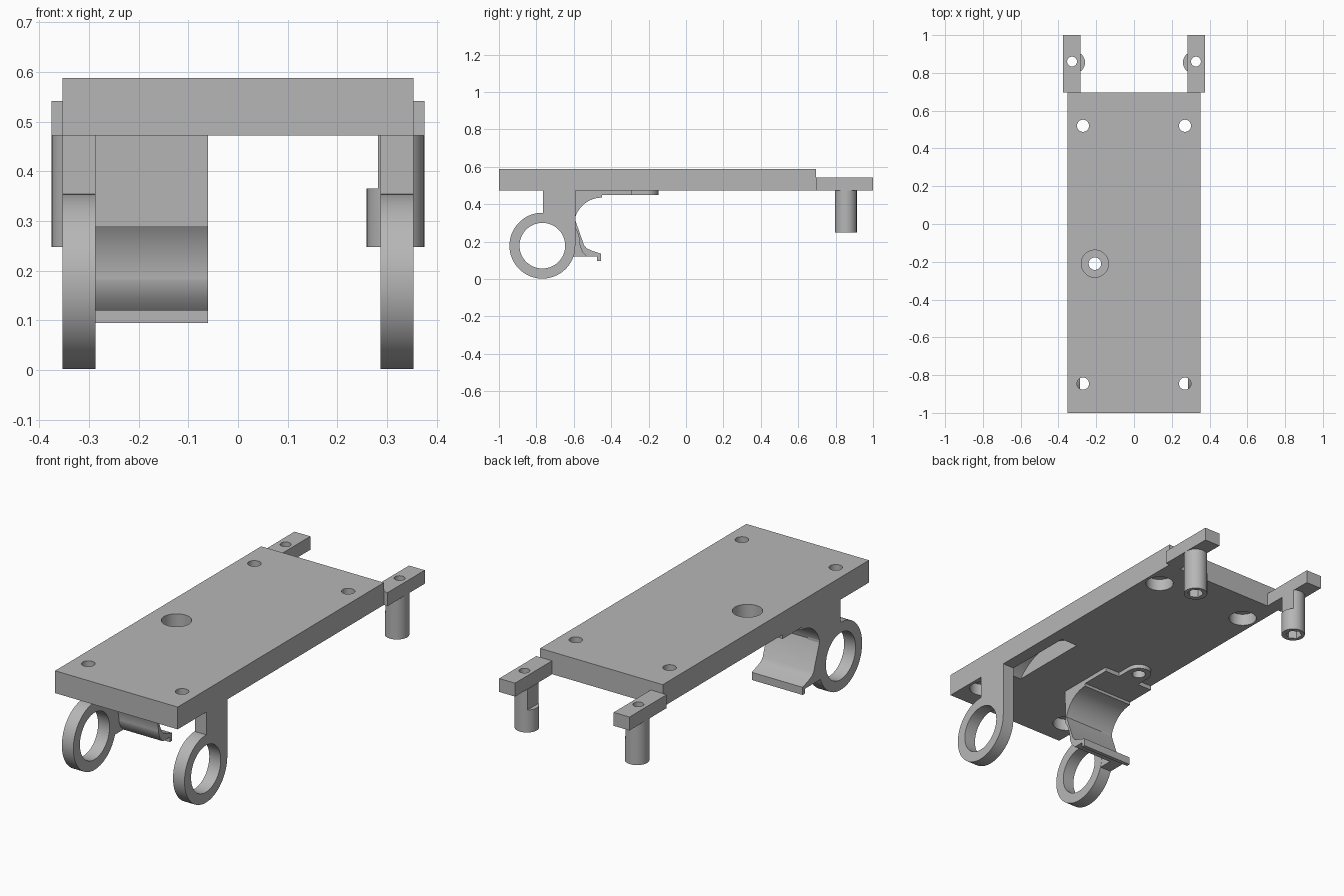
import bpy, bmesh
from math import cos, sin, pi, radians, asin
from mathutils import Matrix

cube = bpy.data.objects.get("Cube")
if cube:
    bpy.data.objects.remove(cube, do_unlink=True)

grey = bpy.data.materials.new("plain_grey")
grey.use_nodes = True
COLOUR = (0.47, 0.47, 0.47, 1)
grey.diffuse_color = COLOUR
grey.node_tree.nodes["Principled BSDF"].inputs["Base Color"].default_value = COLOUR


def finish(name, bm):
    bmesh.ops.recalc_face_normals(bm, faces=bm.faces)
    mesh = bpy.data.meshes.new(name)
    bm.to_mesh(mesh)
    bm.free()
    obj = bpy.data.objects.new(name, mesh)
    bpy.context.collection.objects.link(obj)
    mesh.materials.append(grey)
    return obj


def box(name, x, y, z):
    bm = bmesh.new()
    bmesh.ops.create_cube(bm, size=1)
    for v in bm.verts:
        for i, (a, b) in enumerate((x, y, z)):
            v.co[i] = (a + b) / 2 + v.co[i] * (b - a)
    return finish(name, bm)


def cylinder(name, centre, r, low, high, axis="z", sides=48):
    """centre is (x, y) for a z axis and (y, z) for an x axis"""
    bm = bmesh.new()
    bmesh.ops.create_cone(bm, cap_ends=True, segments=sides, radius1=r, radius2=r, depth=high - low)
    mid = (low + high) / 2
    if axis == "x":
        turn = Matrix.Translation((mid, *centre)) @ Matrix.Rotation(pi / 2, 4, "Y")
    else:
        turn = Matrix.Translation((*centre, mid))
    bm.transform(turn)
    return finish(name, bm)


def extrude_x(name, profile, x0, x1):
    bm = bmesh.new()
    face = bm.faces.new([bm.verts.new((x0, y, z)) for y, z in profile])
    moved = bmesh.ops.extrude_face_region(bm, geom=[face])["geom"]
    bmesh.ops.translate(bm, vec=(x1 - x0, 0, 0), verts=[g for g in moved if isinstance(g, bmesh.types.BMVert)])
    return finish(name, bm)


def combine(target, others, operation="DIFFERENCE"):
    """apply booleans, then drop the helper objects"""
    bpy.context.view_layer.objects.active = target
    for other in others:
        mod = target.modifiers.new("combine", "BOOLEAN")
        mod.operation, mod.solver, mod.object = operation, "EXACT", other
        bpy.ops.object.modifier_apply(modifier=mod.name)
        bpy.data.objects.remove(other, do_unlink=True)


def arc(centre, r, start, end, steps=16):
    angles = [start + (end - start) * i / steps for i in range(steps + 1)]
    return [(centre[0] + r * cos(a), centre[1] + r * sin(a)) for a in angles]


BOTTOM, TOP, SIDE = 0.472, 0.588, 0.353
RING = (-0.768, 0.178)
MOTOR = (-0.45, 0.287)
TAB = (-0.207, -0.21)
parts = []

# Base plate with counterbored holes and a curved wheel pocket underneath
plate = box("base_plate", (-SIDE, SIDE), (-1, 0.695), (BOTTOM, TOP))
cuts = []
for x in (-0.27, 0.27):
    for y in (-0.845, 0.52):
        cuts.append(cylinder("cut", (x, y), 0.032, 0.4, 0.7))
        cuts.append(cylinder("cut", (x, y), 0.068, 0.4, 0.535))
cuts.append(cylinder("cut", TAB, 0.033, 0.4, 0.7))
cuts.append(cylinder("cut", TAB, 0.072, 0.495, 0.7))
cuts.append(cylinder("cut", (-0.435, 0.28), 0.29, 0.19, 0.286, "x", 96))
combine(plate, cuts)
parts.append(plate)

# Rear arms, each with a hollow peg that is flattened on its upper inner side
for s, side in ((1, "left"), (-1, "right")):
    arm = box(side + "_rear_arm", sorted((s * 0.284, s * 0.375)), (0.695, 1), (BOTTOM, 0.542))
    combine(arm, [cylinder("cut", (s * 0.328, 0.86), 0.026, 0.4, 0.6)])
    peg = cylinder(side + "_rear_peg", (s * 0.317, 0.855), 0.058, 0.248, BOTTOM)
    combine(peg, [
        box("cut", sorted((s * 0.2, s * 0.282)), (0.7, 1), (0.365, 0.5)),
        cylinder("cut", (s * 0.328, 0.86), 0.026, 0.2, 0.6),
        cylinder("cut", (s * 0.32, 0.857), 0.04, 0.2, 0.32, sides=6),
    ])
    parts += [arm, peg]

# Front hangers, each ending in a ring
for s, side in ((1, "left"), (-1, "right")):
    x0, x1 = sorted((s * 0.287, s * SIDE))
    hanger = cylinder(side + "_hanger_ring", RING, 0.176, x0, x1, "x", 72)
    post = box("post", (x0, x1), (-0.765, -0.592), (RING[1], BOTTOM))
    combine(hanger, [post], "UNION")
    combine(hanger, [cylinder("cut", RING, 0.122, x0 - 0.1, x1 + 0.1, "x", 72)])
    parts.append(hanger)

# Cradle: curved shell with a lip below and a flange above
clip_low, clip_high = -SIDE, -0.06
tilt = asin(0.112 / 0.2)
profile = [(-0.605, BOTTOM)] + arc(RING, 0.2, tilt, 0)
profile += [(-0.555, 0.145), (-0.53, 0.12), (-0.475, 0.12), (-0.475, 0.095), (-0.455, 0.095)]
profile += [(-0.455, 0.135), (-0.5, 0.15), (-0.53, 0.163), (-0.545, 0.18)]
profile += arc(MOTOR, 0.148, radians(167), radians(90))
profile += [(-0.45, 0.45), (-0.29, 0.45), (-0.29, BOTTOM)]
parts.append(extrude_x("cradle", profile, clip_low, clip_high))

# Web filling the gap between the cradle and the ring beside it
web = [(-0.62, 0.12), (-0.53, 0.12), (-0.555, 0.19), (-0.592, 0.3), (-0.62, 0.3)]
parts.append(extrude_x("cradle_web", web, -SIDE, -0.288))

# Rounded mounting tab with a screw hole
tab = cylinder("cradle_tab", TAB, 0.062, 0.45, BOTTOM)
combine(tab, [box("neck", (TAB[0] - 0.062, TAB[0] + 0.062), (-0.29, TAB[1]), (0.45, BOTTOM))], "UNION")
combine(tab, [cylinder("cut", TAB, 0.033, 0.4, 0.5)])
parts.append(tab)

# Smooth the round surfaces and keep the corners crisp
bpy.ops.object.select_all(action="DESELECT")
for obj in parts:
    obj.select_set(True)
bpy.context.view_layer.objects.active = plate
bpy.ops.object.shade_smooth_by_angle(angle=radians(25))
